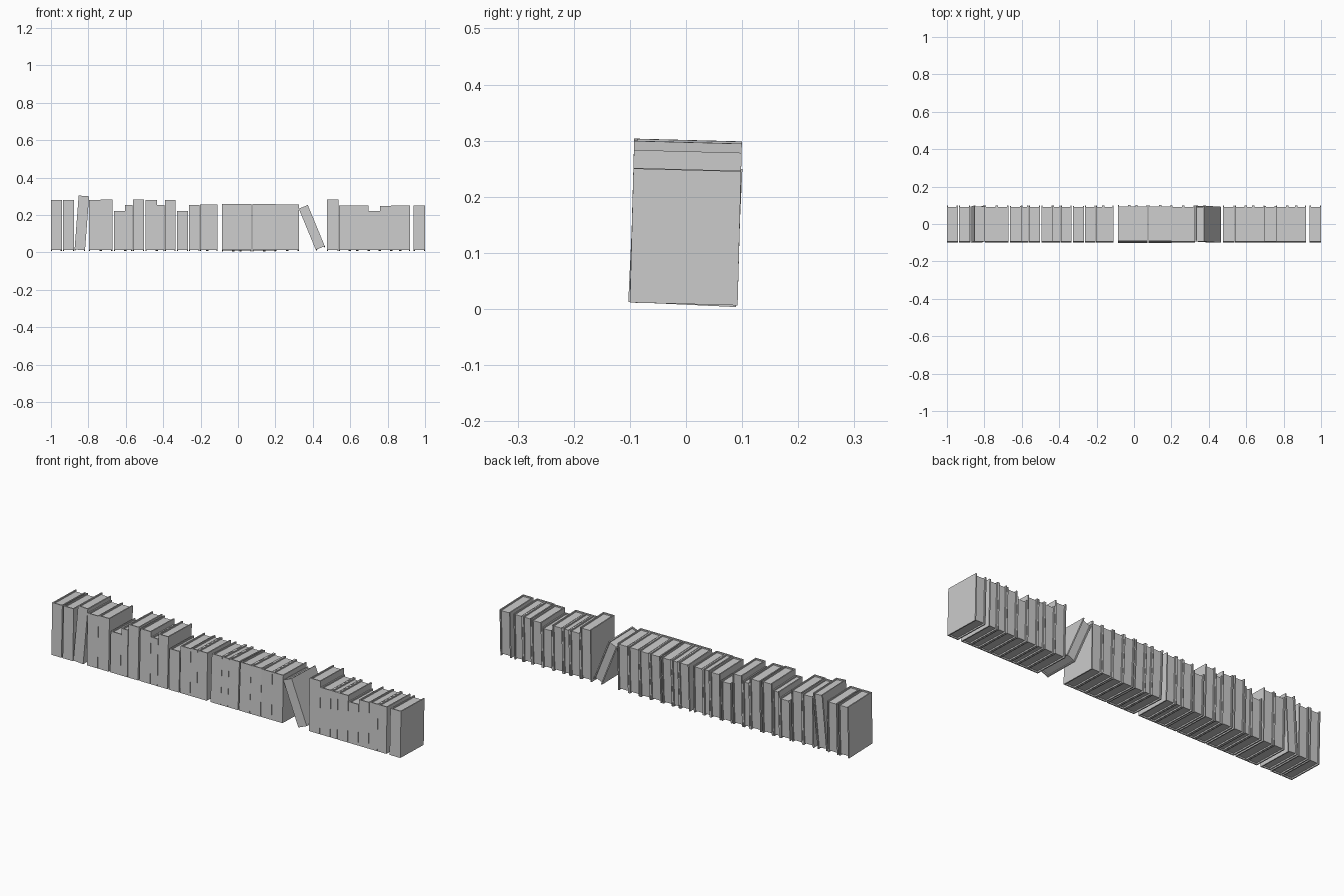
import bpy, bmesh
from math import radians
from mathutils import Matrix

if "Cube" in bpy.data.objects:
    bpy.data.objects.remove(bpy.data.objects["Cube"])

DEPTH = 0.192
COVER = 0.006     # board thickness
INSET = 0.007     # how far the pages sit inside the cover


def prism(bm, outline, z0, z1):
    low = [bm.verts.new((x, y, z0)) for x, y in outline]
    face = bm.faces.new(low)
    top = bmesh.ops.extrude_face_region(bm, geom=[face])["geom"]
    bmesh.ops.translate(bm, vec=(0, 0, z1 - z0),
                        verts=[v for v in top if isinstance(v, bmesh.types.BMVert)])


def book(name, x, width, height, pitch=-1.5, lean=0.0, z=0.009, y=-0.004):
    w, d, t = width / 2, DEPTH / 2, COVER
    bm = bmesh.new()
    # cover: U-shaped section with the spine at the front
    prism(bm, [(-w, -d), (w, -d), (w, d), (w - t, d), (w - t, -d + t),
               (-w + t, -d + t), (-w + t, d), (-w, d)], 0, height)
    # page block, recessed at top, bottom and back
    p = w - t
    prism(bm, [(-p, -d + t), (p, -d + t), (p, d - INSET), (-p, d - INSET)],
          INSET, height - INSET)
    bmesh.ops.recalc_face_normals(bm, faces=bm.faces)
    mesh = bpy.data.meshes.new(name)
    bm.to_mesh(mesh)
    bm.free()
    ob = bpy.data.objects.new(name, mesh)
    ob.matrix_world = (Matrix.Translation((x, y, z))
                       @ Matrix.Rotation(radians(lean), 4, 'Y')
                       @ Matrix.Rotation(radians(pitch), 4, 'X'))
    bpy.context.collection.objects.link(ob)


# upright books: left edge, right edge, top height
upright = [
    (-1.0, -.942, .277), (-.935, -.877, .277),
    (-.797, -.735, .277), (-.734, -.672, .281),
    (-.663, -.604, .219), (-.603, -.565, .25), (-.562, -.503, .281),
    (-.495, -.434, .277), (-.433, -.393, .25), (-.391, -.334, .277),
    (-.327, -.268, .219), (-.263, -.205, .25), (-.204, -.166, .253),
    (-.165, -.109, .253),
    (.201, .262, .254), (.263, .325, .254),
    (.476, .538, .281), (.539, .598, .249), (.599, .638, .249),
    (.639, .698, .249), (.699, .758, .219), (.759, .818, .245),
    (.819, .868, .249), (.869, .920, .249), (.939, 1.0, .248)]
for i, (a, b, top) in enumerate(upright, 1):
    book(f"upright_book_{i}", (a + b) / 2, b - a, top - 0.009)

# books tipped back a little further
tipped = [(-.086, -.027), (-.026, .013), (.014, .072),
          (.078, .139), (.140, .200)]
for i, (a, b) in enumerate(tipped, 1):
    book(f"tipped_book_{i}", (a + b) / 2, b - a, .246, pitch=-2.7, z=.008, y=-.007)

# books leaning sideways
book("slightly_leaning_book", -.846, .056, .289, lean=4.3, z=.011)
book("leaning_book", .441, .052, .238, lean=-22.5, z=.021)
